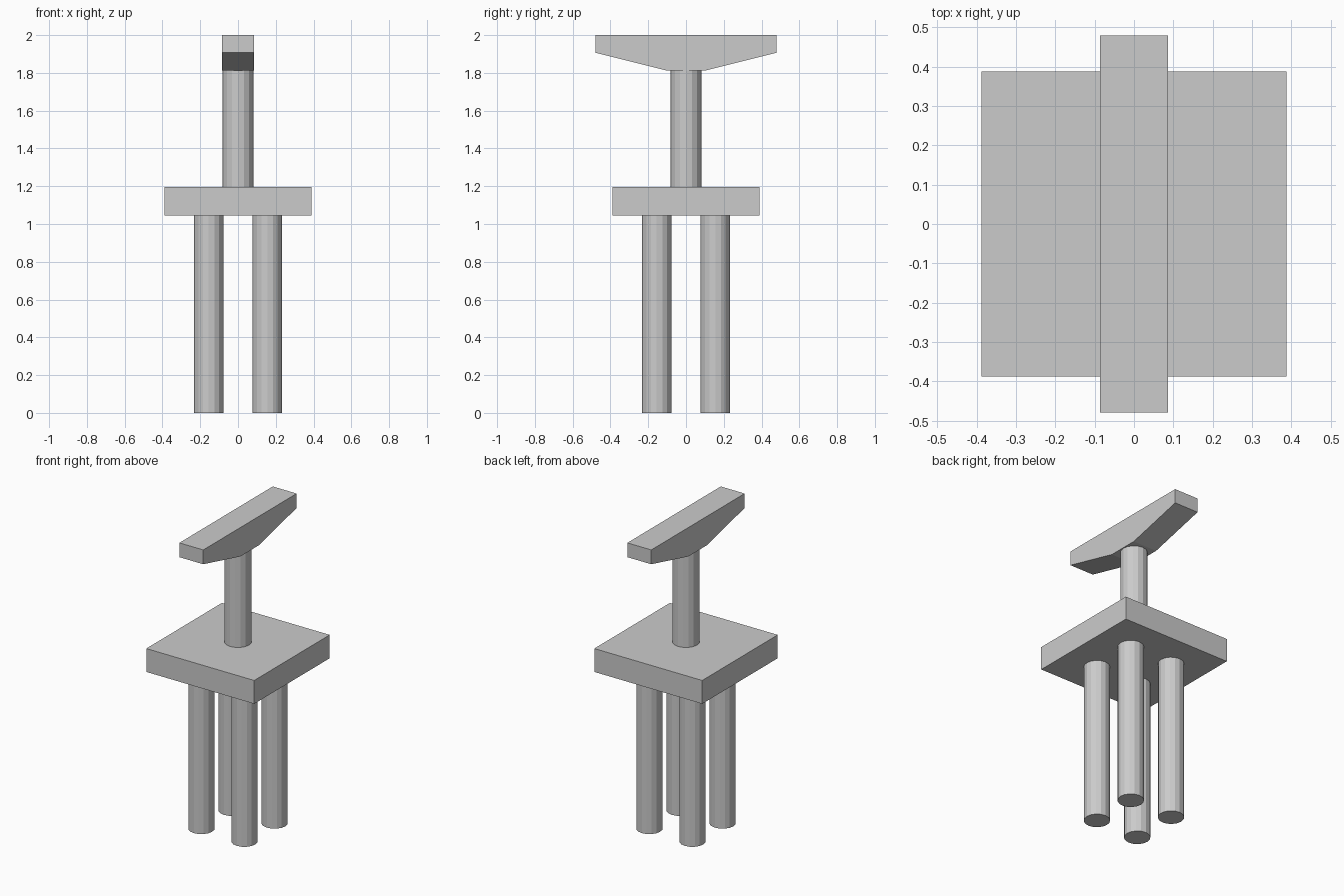
import bpy, bmesh
from mathutils import Matrix

if "Cube" in bpy.data.objects:
    bpy.data.objects.remove(bpy.data.objects["Cube"])


def finish(bm, name):
    bmesh.ops.recalc_face_normals(bm, faces=bm.faces)
    mesh = bpy.data.meshes.new(name)
    bm.to_mesh(mesh)
    bm.free()
    obj = bpy.data.objects.new(name, mesh)
    bpy.context.collection.objects.link(obj)
    return obj


def cylinder(name, x, y, z0, z1, radius, sides=16):
    bm = bmesh.new()
    bmesh.ops.create_cone(bm, cap_ends=True, segments=sides, radius1=radius, radius2=radius,
                          depth=z1 - z0, matrix=Matrix.Translation((x, y, (z0 + z1) / 2)))
    return finish(bm, name)


def extrude_x(name, profile, half_width):
    bm = bmesh.new()
    face = bm.faces.new([bm.verts.new((-half_width, y, z)) for y, z in profile])
    new = bmesh.ops.extrude_face_region(bm, geom=[face])["geom"]
    verts = [v for v in new if isinstance(v, bmesh.types.BMVert)]
    bmesh.ops.translate(bm, verts=verts, vec=(2 * half_width, 0, 0))
    return finish(bm, name)


# Four foundation piles
for side_x, sx in (("left", -1), ("right", 1)):
    for side_y, sy in (("front", -1), ("back", 1)):
        cylinder(f"{side_y}_{side_x}_pile", sx * 0.155, sy * 0.155, 0, 1.045, 0.078)

# Square pile cap
extrude_x("pile_cap", [(-0.388, 1.045), (0.388, 1.045), (0.388, 1.197), (-0.388, 1.197)], 0.388)

# Single column
cylinder("column", 0, 0, 1.197, 1.812, 0.081)

# Tapered crossbeam
extrude_x("crossbeam", [(-0.48, 2.0), (-0.48, 1.907), (-0.1, 1.812),
                        (0.1, 1.812), (0.48, 1.907), (0.48, 2.0)], 0.086)
